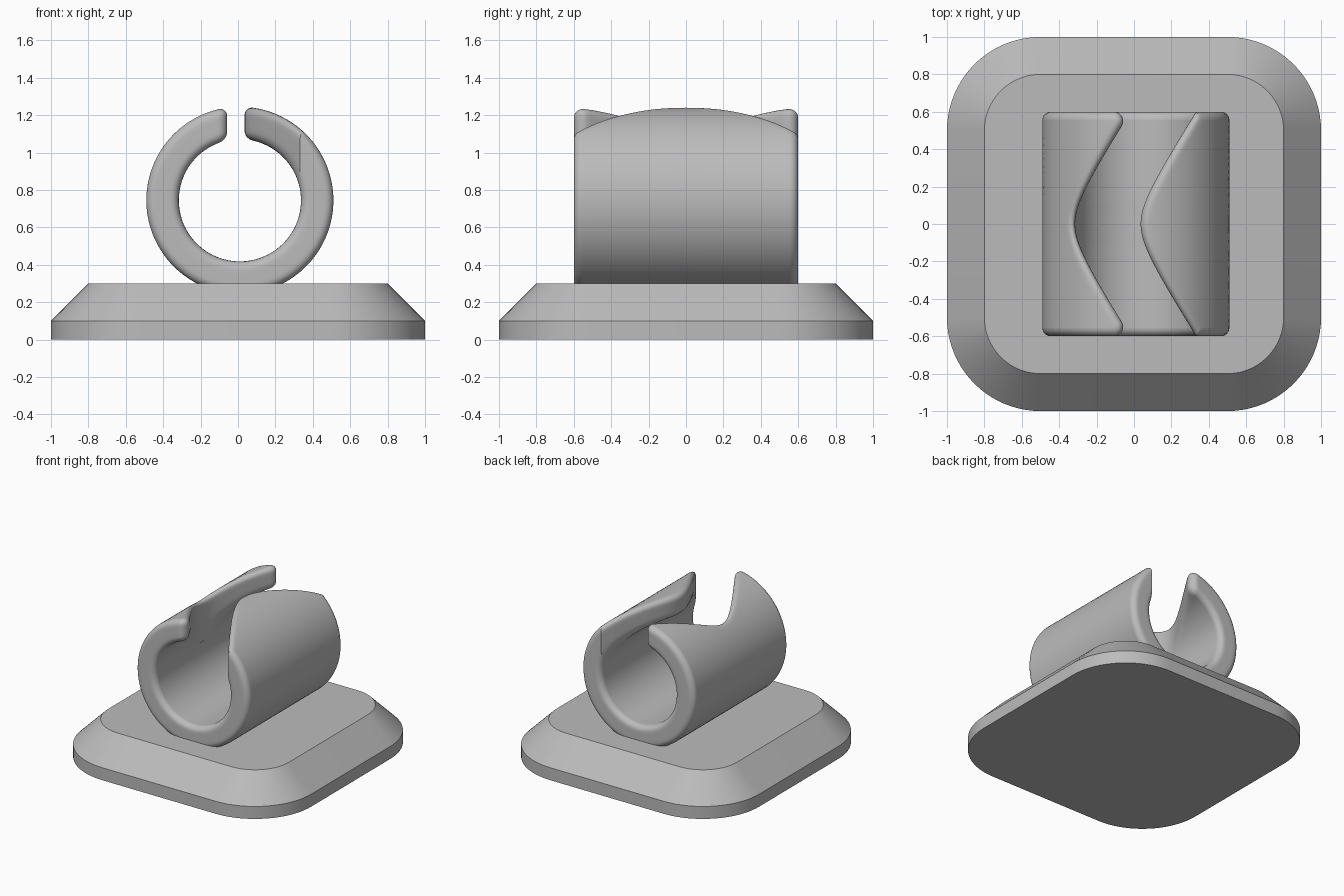
import bpy, bmesh, math

cube = bpy.data.objects.get("Cube")
if cube:
    bpy.data.objects.remove(cube, do_unlink=True)

grey = bpy.data.materials.new("plain grey")
grey.use_nodes = True
colour = (0.5, 0.5, 0.5, 1)
grey.diffuse_color = colour
grey.node_tree.nodes["Principled BSDF"].inputs["Base Color"].default_value = colour


def finish(bm, name, angle):
    bmesh.ops.recalc_face_normals(bm, faces=bm.faces)
    mesh = bpy.data.meshes.new(name)
    bm.to_mesh(mesh)
    bm.free()
    obj = bpy.data.objects.new(name, mesh)
    bpy.context.collection.objects.link(obj)
    mesh.materials.append(grey)
    bpy.ops.object.select_all(action="DESELECT")
    obj.select_set(True)
    bpy.context.view_layer.objects.active = obj
    bpy.ops.object.shade_smooth_by_angle(angle=math.radians(angle))
    return obj


def bridge(bm, a, b):
    for k in range(len(a)):
        n = (k + 1) % len(a)
        bm.faces.new((a[k], a[n], b[n], b[k]))


# Base plate: rounded square with a sloping rim
def rounded_square(bm, half, z, straight=0.5, steps=20):
    radius = half - straight
    ring = []
    for quarter in range(4):
        mid = math.radians(45 + 90 * quarter)
        px = math.copysign(straight, math.cos(mid))
        py = math.copysign(straight, math.sin(mid))
        for k in range(steps + 1):
            a = math.radians(90) * (quarter + k / steps)
            ring.append(bm.verts.new((px + radius * math.cos(a), py + radius * math.sin(a), z)))
    return ring


bm = bmesh.new()
rings = [rounded_square(bm, half, z) for half, z in ((1, 0), (1, 0.1), (0.8, 0.3))]
for low, high in zip(rings, rings[1:]):
    bridge(bm, low, high)
bm.faces.new(rings[0])
bm.faces.new(rings[-1])
finish(bm, "base_plate", 30)

# Holder: open tube with a curved slot and rounded edges
CX, CZ, OUTER, INNER, HALF = 0.01, 0.745, 0.5, 0.327, 0.6
EDGE, TIP = 0.045, 0.05
BEND, SLOPE = 0.1, 0.64
LEFT_WALL, RIGHT_WALL = -0.315, 0.035
COLS, ROWS = 112, 56


def bow(y):
    return math.hypot(BEND, SLOPE * y) - BEND


def stretch(y):
    return math.hypot(1, SLOPE * SLOPE * y / math.hypot(BEND, SLOPE * y))


def left_wall(y, inset, inset_x):
    # slot edge with the pointed corner rounded off
    y = abs(y)
    centre_y = HALF - TIP
    lean = stretch(centre_y)
    centre_x = LEFT_WALL + bow(centre_y) - TIP * lean
    r = TIP - inset
    if y > centre_y - r * math.sqrt(lean * lean - 1) / lean:
        return centre_x + math.sqrt(max(0, r * r - (y - centre_y) ** 2)) + inset - inset_x
    return LEFT_WALL + bow(y) - inset_x * stretch(y)


def angle_at(x, r):
    return math.acos(max(-0.995, min(0.995, (x - CX) / r)))


def softened(x, r, inset):
    # the edge rounding fades where the slot runs tangent to the bore
    if r > INNER + EDGE:
        return inset
    return inset * math.sqrt(max(0, 1 - ((x - CX) / INNER) ** 2))


def point(i, j, r, inset):
    y = (HALF - inset) * math.sin(math.pi * (j / ROWS - 0.5))
    right = RIGHT_WALL + bow(y)
    right += softened(right, r, inset) * stretch(y)
    left = left_wall(y, inset, softened(LEFT_WALL + bow(y), r, inset))
    start, end = angle_at(right, r), angle_at(left, r) - 2 * math.pi
    a = start + (end - start) * i / COLS
    return CX + r * math.cos(a), y, CZ + r * math.sin(a)


border = [(i, 0) for i in range(COLS)] + [(COLS, j) for j in range(ROWS)]
border += [(i, ROWS) for i in range(COLS, 0, -1)] + [(0, j) for j in range(ROWS, 0, -1)]


def sheet(bm, r):
    grid = [[bm.verts.new(point(i, j, r, EDGE)) for j in range(ROWS + 1)] for i in range(COLS + 1)]
    for i in range(COLS):
        for j in range(ROWS):
            bm.faces.new((grid[i][j], grid[i + 1][j], grid[i + 1][j + 1], grid[i][j + 1]))
    return [grid[i][j] for i, j in border]


bm = bmesh.new()
arc = [math.radians(90) * k / 6 for k in range(1, 7)]
profile = [(OUTER - EDGE * (1 - math.cos(a)), EDGE * (1 - math.sin(a))) for a in arc]
profile += [(OUTER - EDGE + (INNER + 2 * EDGE - OUTER) * k / 4, 0) for k in (1, 2, 3)]
profile += [(INNER + EDGE * (1 - math.cos(a)), EDGE * (1 - math.sin(a))) for a in reversed(arc)]
loop = sheet(bm, OUTER)
for r, inset in profile:
    ring = [bm.verts.new(point(i, j, r, inset)) for i, j in border]
    bridge(bm, loop, ring)
    loop = ring
bridge(bm, loop, sheet(bm, INNER))
finish(bm, "slotted_holder", 40)
